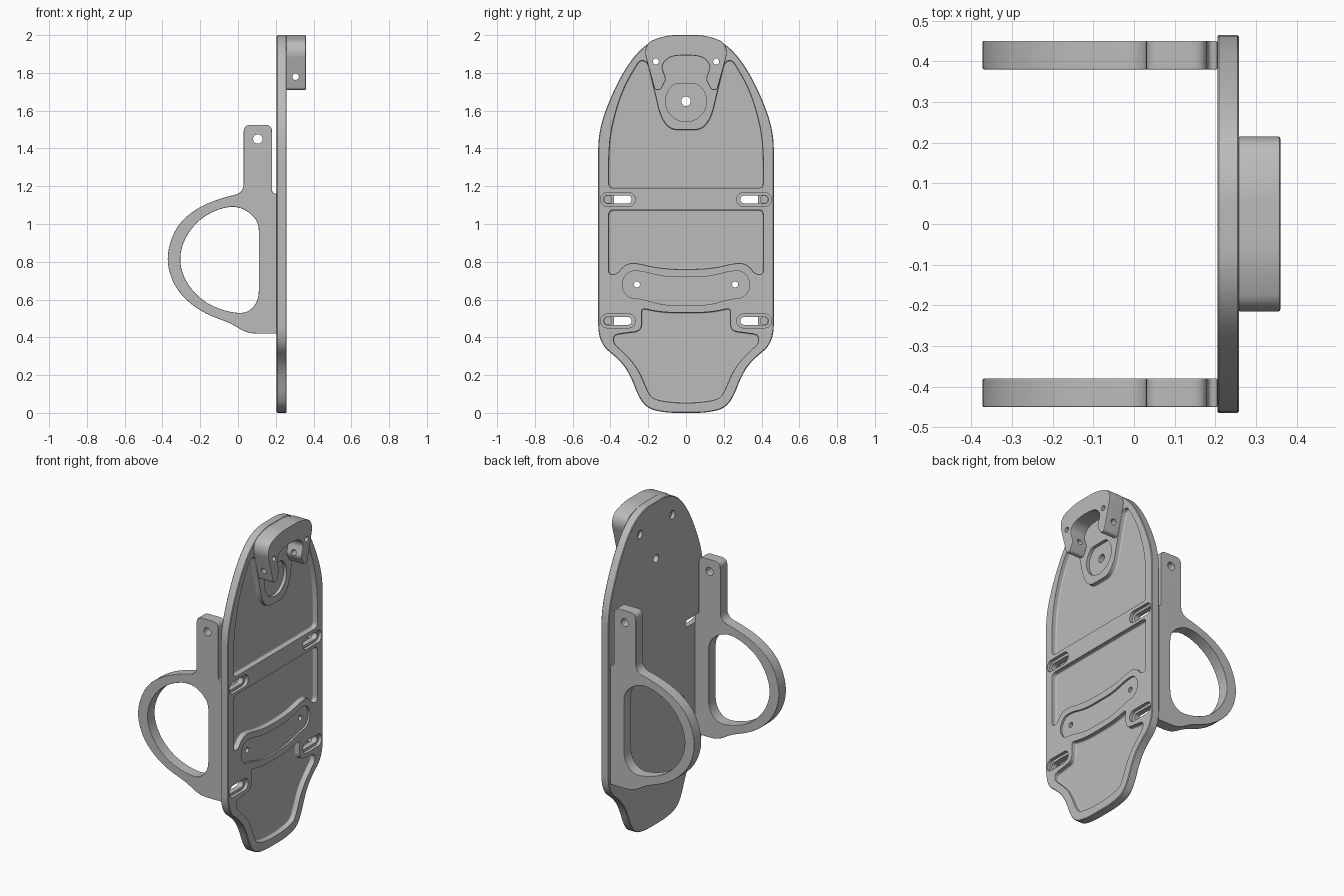
import bpy, bmesh, math
from mathutils import Vector

old = bpy.data.objects.get("Cube")
if old:
    bpy.data.objects.remove(old)

grey = bpy.data.materials.new("plain_grey")
grey.use_nodes = True
grey.diffuse_color = (0.5, 0.5, 0.5, 1)
grey.node_tree.nodes["Principled BSDF"].inputs["Base Color"].default_value = (0.5, 0.5, 0.5, 1)


def rounded(points, steps=6):
    """Round every corner; an optional third value limits the rounding."""
    out, n = [], len(points)
    for i, p in enumerate(points):
        c = Vector(p[:2])
        ends = []
        for q in (points[i - 1], points[(i + 1) % n]):
            d = Vector(q[:2]) - c
            ends.append(c + d.normalized() * min(p[2] if len(p) > 2 else 9, d.length / 2))
        for k in range(steps + 1):
            t = k / steps
            v = ends[0] * (1 - t) ** 2 + c * 2 * t * (1 - t) + ends[1] * t * t
            if not out or (v - out[-1]).length > 1e-4:
                out.append(v)
    if (out[0] - out[-1]).length < 1e-4:
        out.pop()
    return out


def symmetric(half):
    """Close a half outline that runs from top to bottom."""
    return rounded(half + [(-p[0], *p[1:]) for p in reversed(half) if p[0] > 0])


def stadium(y0, y1, z, r):
    arc = [math.pi * (k / 12 - 0.5) for k in range(13)]
    return ([Vector((y1 - r + r * math.cos(a), z + r * math.sin(a))) for a in arc] +
            [Vector((y0 + r - r * math.cos(a), z - r * math.sin(a))) for a in arc])


def circle(u, z, r, n=24):
    return [Vector((u + r * math.cos(k * math.tau / n), z + r * math.sin(k * math.tau / n)))
            for k in range(n)]


def prism(name, outlines, lo, hi, axis="x"):
    """Extrude one or more outlines from lo to hi along an axis."""
    bm = bmesh.new()
    for outline in outlines:
        rings = []
        for d in (lo, hi):
            rings.append([bm.verts.new((d, u, z) if axis == "x" else (u, d, z)) for u, z in outline])
            bm.faces.new(rings[-1])
        a, b = rings
        for i in range(len(a)):
            bm.faces.new((a[i - 1], a[i], b[i], b[i - 1]))
    bmesh.ops.recalc_face_normals(bm, faces=bm.faces)
    mesh = bpy.data.meshes.new(name)
    bm.to_mesh(mesh)
    bm.free()
    mesh.materials.append(grey)
    obj = bpy.data.objects.new(name, mesh)
    bpy.context.collection.objects.link(obj)
    return obj


def bake(obj):
    bpy.context.view_layer.update()
    mesh = bpy.data.meshes.new_from_object(obj.evaluated_get(bpy.context.evaluated_depsgraph_get()))
    obj.modifiers.clear()
    obj.data = mesh


def bevel(obj, width, segments=3):
    mod = obj.modifiers.new("edge", "BEVEL")
    mod.width, mod.segments = width, segments
    mod.limit_method, mod.angle_limit = "ANGLE", math.radians(60)
    bake(obj)


def cut(obj, outlines, lo, hi, axis="x", fillet=0):
    tool = prism("cutter", outlines, lo, hi, axis)
    if fillet:
        bevel(tool, fillet)
    mod = obj.modifiers.new("cut", "BOOLEAN")
    mod.operation, mod.solver, mod.object = "DIFFERENCE", "EXACT", tool
    bake(obj)
    bpy.data.objects.remove(tool)


def finish(obj):
    obj.data.shade_smooth()
    obj.data.set_sharp_from_angle(angle=math.radians(35))
    obj.modifiers.new("normals", "WEIGHTED_NORMAL").keep_sharp = True


BACK, FACE, HOOK = 0.205, 0.258, 0.36
SLOT_Z = (1.13, 0.487)
SIDES = (1, -1)

# Back plate
plate = prism("back_plate", [symmetric([
    (0, 2), (0.11, 2), (0.22, 1.95), (0.32, 1.83), (0.41, 1.65), (0.465, 1.48), (0.465, 1.3),
    (0.465, 0.37, 0.1), (0.35, 0.28), (0.295, 0.2), (0.25, 0.08), (0.2, 0.02), (0.1, 0), (0, 0)])],
    BACK, FACE)
bevel(plate, 0.004, 1)

# Large weight-saving pockets
top_pocket = symmetric([
    (0, 1.5), (0.085, 1.5), (0.135, 1.57), (0.16, 1.68, 0.02), (0.205, 1.86, 0.025),
    (0.245, 1.87, 0.03), (0.335, 1.72), (0.39, 1.54), (0.41, 1.4), (0.41, 1.19, 0.03), (0, 1.19)])
middle_pocket = symmetric([
    (0, 1.075), (0.41, 1.075, 0.03), (0.41, 0.73, 0.03), (0.365, 0.735, 0.02),
    (0.325, 0.785), (0.27, 0.795), (0.15, 0.765), (0, 0.757)])
lower_pocket = symmetric([
    (0, 0.53), (0.13, 0.533), (0.235, 0.555, 0.02), (0.235, 0.435, 0.04), (0.385, 0.415, 0.03),
    (0.385, 0.37, 0.02), (0.26, 0.25), (0.2, 0.1), (0.165, 0.068), (0.06, 0.053), (0, 0.053)])
cut(plate, [top_pocket, middle_pocket, lower_pocket], FACE - 0.03, FACE + 0.05, fillet=0.008)

# Shallow seats: round pivot seat, curved bar seat and slot seats
pivot = [Vector((p.x, min(p.y, 1.74))) for p in circle(0, 1.65, 0.108, 48)]
pivot = [p for i, p in enumerate(pivot)
         if not (p.y == 1.74 and pivot[i - 1].y == 1.74 and pivot[(i + 1) % 48].y == 1.74)]
curved_bar = symmetric([
    (0, 0.72), (0.12, 0.72), (0.25, 0.755), (0.315, 0.745), (0.345, 0.675),
    (0.31, 0.61), (0.24, 0.605), (0.12, 0.57), (0, 0.57)])
cut(plate, [curved_bar], FACE - 0.012, FACE + 0.05)
seats, slots, screws = [pivot], [], []
for s in SIDES:
    for z in SLOT_Z:
        seats.append(stadium(*sorted((s * 0.268, s * 0.453)), z, 0.037))
        slots.append(stadium(*sorted((s * 0.288, s * 0.437)), z, 0.021))
    screws += [circle(s * 0.26, 0.68, 0.016), circle(s * 0.16, 1.86, 0.016)]
cut(plate, seats, FACE - 0.02, FACE + 0.05)

# Through holes and rear counterbores
cut(plate, slots + screws + [circle(0, 1.65, 0.025)], BACK - 0.1, FACE + 0.1)
cut(plate, [circle(s * 0.16, 1.86, 0.025) for s in SIDES], BACK - 0.1, BACK + 0.02)
finish(plate)

# Hook block on the plate face
hook = prism("hook_block", [symmetric([
    (0, 2), (0.1, 2), (0.2, 1.965, 0.03), (0.22, 1.91, 0.03), (0.165, 1.71, 0.015),
    (0.135, 1.71, 0.01), (0.105, 1.765, 0.015), (0.13, 1.84, 0.025), (0.09, 1.885, 0.03),
    (0, 1.896)])], FACE - 0.002, HOOK)
bevel(hook, 0.006, 2)
cut(hook, [circle(s * 0.16, 1.86, 0.016) for s in SIDES], BACK, HOOK + 0.1)
cut(hook, [circle(0.305, 1.78, 0.017)], -0.4, 0.4, "y")
finish(hook)

# Pair of grip handles
grip = rounded([
    (0.205, 0.42, 0.005), (0.05, 0.42, 0.05), (-0.04, 0.475, 0.04), (-0.2, 0.535), (-0.32, 0.64),
    (-0.372, 0.76), (-0.372, 0.87), (-0.32, 1), (-0.21, 1.09), (-0.08, 1.14), (0.03, 1.165, 0.05),
    (0.03, 1.45, 0.01), (0.03, 1.525), (0.105, 1.525, 0.05), (0.18, 1.525), (0.18, 1.45, 0.01),
    (0.18, 1.165, 0.02), (0.205, 1.16, 0.003)])
opening = rounded([
    (0.11, 1.015, 0.05), (0.03, 1.085, 0.05), (-0.06, 1.095), (-0.19, 1.04), (-0.28, 0.935),
    (-0.315, 0.81), (-0.275, 0.685), (-0.18, 0.585), (-0.06, 0.535), (0.05, 0.525, 0.05),
    (0.11, 0.595, 0.05)])
for s, side in zip(SIDES, ("left", "right")):
    handle = prism("grip_handle_" + side, [grip], s * 0.38, s * 0.45, "y")
    cut(handle, [opening], s * 0.3, s * 0.5, "y")
    bevel(handle, 0.018)
    cut(handle, [circle(0.105, 1.45, 0.025)], s * 0.3, s * 0.5, "y")
    cut(handle, [circle(s * 0.413, z, 0.02) for z in SLOT_Z], 0.14, 0.25)
    finish(handle)
